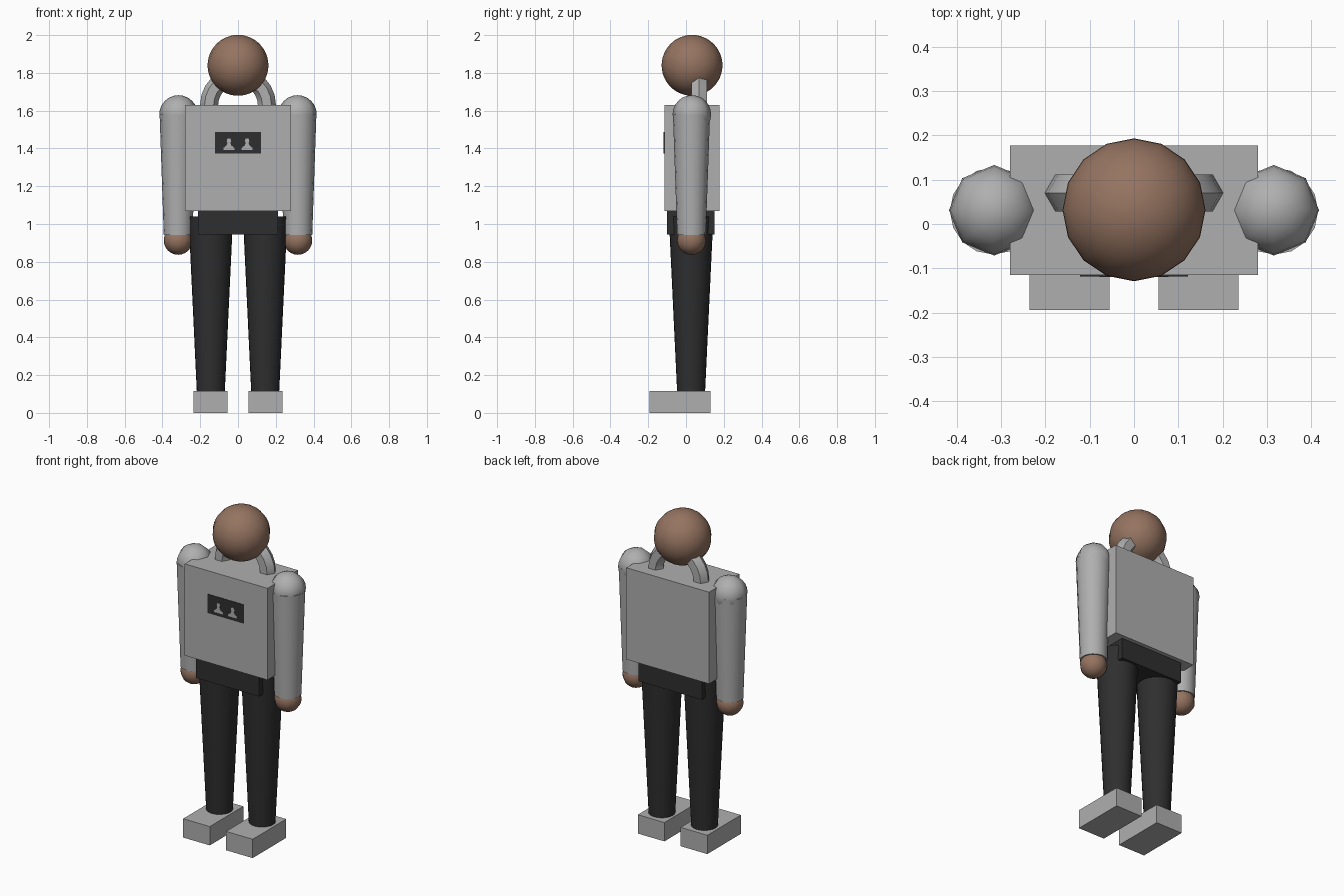
import bpy
import bmesh
import math

cube = bpy.data.objects.get("Cube")
if cube:
    bpy.data.objects.remove(cube, do_unlink=True)


def material(name, rgb):
    mat = bpy.data.materials.new(name)
    mat.use_nodes = True
    mat.diffuse_color = (*rgb, 1)
    bsdf = next(n for n in mat.node_tree.nodes if n.type == "BSDF_PRINCIPLED")
    bsdf.inputs["Base Color"].default_value = (*rgb, 1)
    bsdf.inputs["Roughness"].default_value = 0.8
    return mat


GREY = material("light grey", (0.43, 0.43, 0.43))
SKIN = material("brown skin", (0.30, 0.173, 0.118))
DARK = material("charcoal", (0.028, 0.028, 0.029))


def finish(name, mat, smooth=False):
    obj = bpy.context.object
    obj.name = name
    obj.data.materials.append(mat)
    if smooth:
        bpy.ops.object.shade_smooth_by_angle(angle=math.radians(50))
    return obj


def box(name, mat, low, high):
    centre = [(a + b) / 2 for a, b in zip(low, high)]
    bpy.ops.mesh.primitive_cube_add(size=1, location=centre)
    obj = finish(name, mat)
    obj.scale = [b - a for a, b in zip(low, high)]
    return obj


def ball(name, mat, centre, radius, segments, rings):
    bpy.ops.mesh.primitive_uv_sphere_add(
        segments=segments, ring_count=rings, radius=radius, location=centre)
    return finish(name, mat, True)


def taper(name, mat, x, y, z0, z1, r0, r1, sides):
    bpy.ops.mesh.primitive_cone_add(
        vertices=sides, radius1=r0, radius2=r1, depth=z1 - z0,
        location=(x, y, (z0 + z1) / 2))
    return finish(name, mat, True)


def plate(name, mat, half_profile, x, y, thickness):
    """Mirrored half profile in x/z, extruded towards the front."""
    outline = half_profile + [(-a, b) for a, b in reversed(half_profile)]
    bm = bmesh.new()
    face = bm.faces.new([bm.verts.new((x + a, y, b)) for a, b in outline])
    out = bmesh.ops.extrude_face_region(bm, geom=[face])
    for v in out["geom"]:
        if isinstance(v, bmesh.types.BMVert):
            v.co.y -= thickness
    bmesh.ops.recalc_face_normals(bm, faces=bm.faces)
    mesh = bpy.data.meshes.new(name)
    bm.to_mesh(mesh)
    bm.free()
    mesh.materials.append(mat)
    obj = bpy.data.objects.new(name, mesh)
    bpy.context.collection.objects.link(obj)
    return obj


# Head, torso and hips
ball("head", SKIN, (0, 0.032, 1.84), 0.161, 16, 24)
box("torso", GREY, (-0.28, -0.115, 1.07), (0.28, 0.177, 1.63))
box("hips", DARK, (-0.213, -0.1, 0.945), (0.213, 0.152, 1.08))

# Collar ring around the neck
bpy.ops.mesh.primitive_torus_add(
    major_segments=24, minor_segments=6, major_radius=0.153,
    minor_radius=0.048, location=(0, 0.07, 1.63), rotation=(math.pi / 2, 0, 0))
finish("collar", GREY, True)
bpy.ops.object.shade_smooth()

# Chest patch with two small pawn shapes
plate("chest_patch", DARK, [(0.122, 1.373), (0.122, 1.488)], 0, -0.114, 0.004)
PAWN = [(0.03, 1.392), (0.03, 1.402), (0.012, 1.416),
        (0.008, 1.43), (0.012, 1.438), (0.008, 1.452)]

# Limbs on both sides
for side, s in (("left", 1), ("right", -1)):
    plate(side + "_chest_mark", GREY, PAWN, s * 0.048, -0.117, 0.003)
    ball(side + "_shoulder", GREY, (s * 0.315, 0.031, 1.58), 0.102, 8, 12)
    taper(side + "_arm", GREY, s * 0.317, 0.029, 0.943, 1.58, 0.076, 0.098, 16)
    ball(side + "_hand", SKIN, (s * 0.317, 0.029, 0.913), 0.076, 12, 12)
    taper(side + "_leg", DARK, s * 0.144, 0.027, 0.11, 1.04, 0.074, 0.118, 24)
    inner, outer = sorted((s * 0.055, s * 0.235))
    box(side + "_foot", GREY, (inner, -0.194, 0), (outer, 0.13, 0.115))
